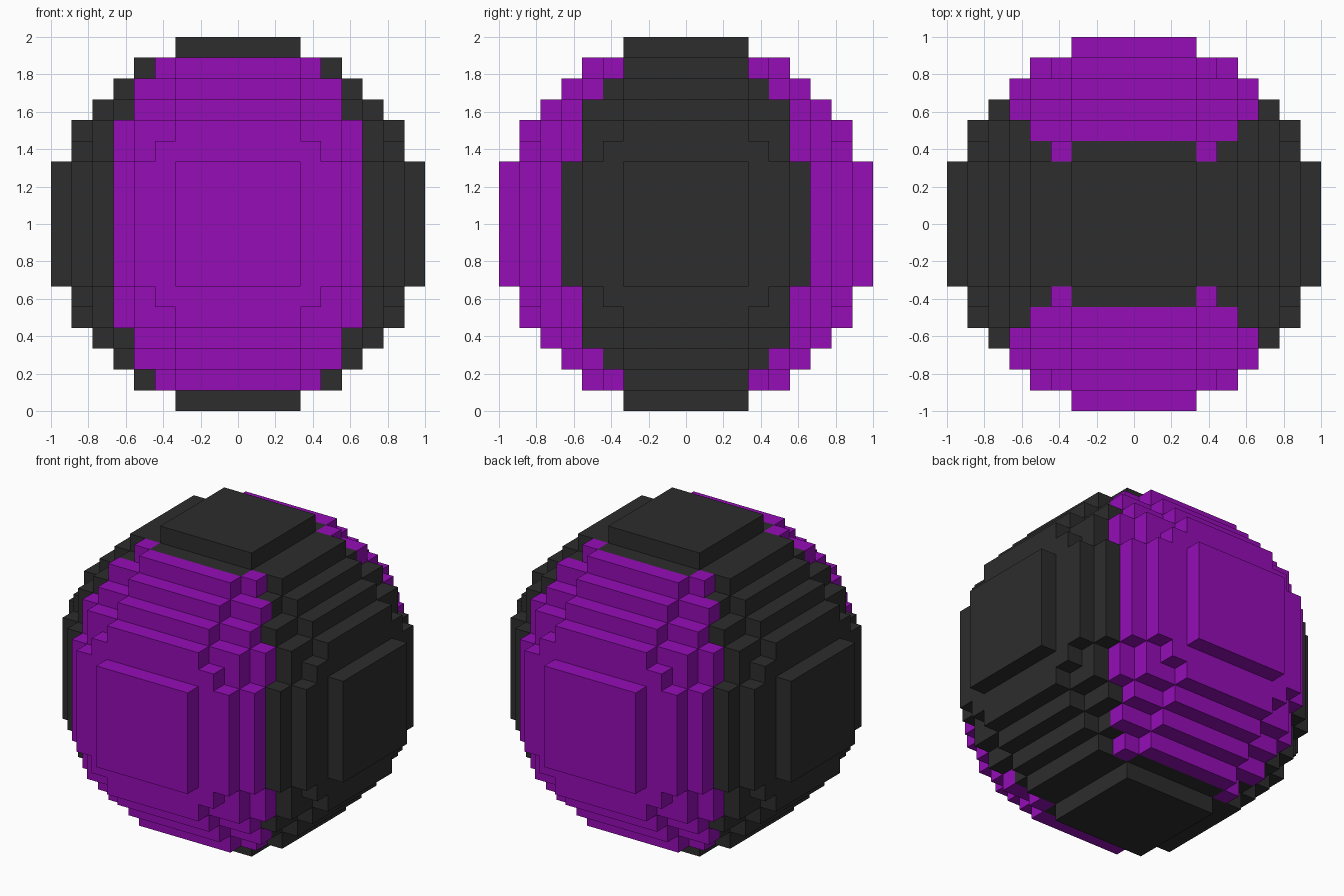
import bpy, bmesh
from mathutils import Vector

cube = bpy.data.objects.get("Cube")
if cube:
    bpy.data.objects.remove(cube, do_unlink=True)

N = 9            # blocks from the centre to the outside
S = 1.0 / N      # block size


def make_material(name, rgb):
    mat = bpy.data.materials.new(name)
    mat.use_nodes = True
    colour = (*rgb, 1.0)
    mat.diffuse_color = colour
    bsdf = next(n for n in mat.node_tree.nodes if n.type == 'BSDF_PRINCIPLED')
    bsdf.inputs["Base Color"].default_value = colour
    return mat


def octant(cell):
    """Distance index (0..8) of a block from the centre planes."""
    return tuple(c if c >= 0 else -c - 1 for c in cell)


def solid(cell):
    """Blocky sphere, with squared caps and filled cap corners."""
    idx = octant(cell)
    if max(idx) >= N:
        return False
    ring = tuple(sorted(idx, reverse=True))
    return sum((i + 0.5) ** 2 for i in idx) < 84 or ring in ((8, 2, 2), (7, 3, 3))


def is_purple(cell):
    """Front and back panels are purple, the band round the sides is dark."""
    x, y, z = octant(cell)
    return y >= max(x, 4) or x == y == 3


# Stepped ball: one quad for every exposed block side
bm = bmesh.new()
corners = {}


def corner(p):
    key = tuple(p)
    if key not in corners:
        corners[key] = bm.verts.new((p[0] * S, p[1] * S, p[2] * S + 1.0))
    return corners[key]


span = range(-N, N)
for cell in ((x, y, z) for x in span for y in span for z in span if solid((x, y, z))):
    for axis in range(3):
        for side in (-1, 1):
            neighbour = list(cell)
            neighbour[axis] += side
            if solid(neighbour):
                continue
            u, v = (axis + 1) % 3, (axis + 2) % 3
            quad = []
            for du, dv in ((0, 0), (1, 0), (1, 1), (0, 1)):
                p = list(cell)
                p[axis] += side > 0
                p[u] += du
                p[v] += dv
                quad.append(corner(p))
            face = bm.faces.new(quad if side > 0 else quad[::-1])
            face.material_index = int(is_purple(cell))

mesh = bpy.data.meshes.new("stepped_ball")
bm.to_mesh(mesh)
bm.free()
mesh.materials.append(make_material("dark_grey", (0.026, 0.026, 0.026)))
mesh.materials.append(make_material("purple", (0.30, 0.004, 0.474)))
ball = bpy.data.objects.new("stepped_ball", mesh)
bpy.context.collection.objects.link(ball)
